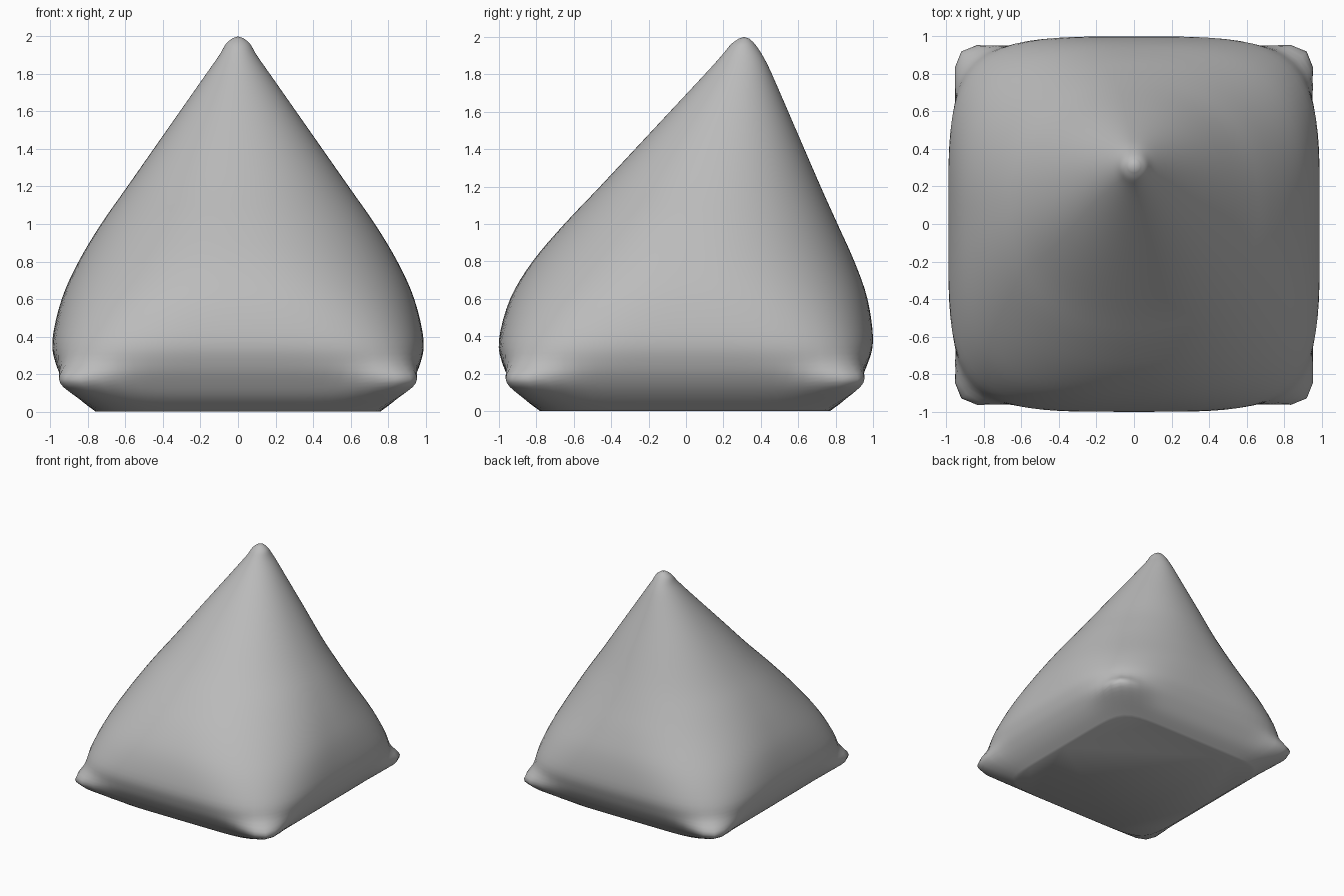
import bpy
import bmesh
from math import sin, cos, pi, exp

cube = bpy.data.objects.get("Cube")
if cube:
    bpy.data.objects.remove(cube)

SIDES = 96
STEPS = 4
TIP_HEIGHT = 0.15

# Profile rows: height, half width, front y, back y, squareness of the section
PROFILE = [
    (0.0, 0.76, -0.78, 0.77, 7),
    (0.07, 0.85, -0.87, 0.86, 8),
    (0.15, 0.92, -0.93, 0.92, 8.5),
    (0.25, 0.97, -0.98, 0.97, 5.5),
    (0.38, 0.99, -1.0, 1.0, 4),
    (0.6, 0.94, -0.94, 0.97, 2.9),
    (0.8, 0.85, -0.82, 0.9, 2.4),
    (1.0, 0.73, -0.65, 0.81, 2.2),
    (1.2, 0.59, -0.46, 0.72, 2.1),
    (1.5, 0.38, -0.18, 0.59, 2.1),
    (1.8, 0.17, 0.1, 0.46, 2),
    (1.9, 0.1, 0.19, 0.41, 2),
    (1.96, 0.065, 0.24, 0.37, 2),
    (1.99, 0.03, 0.28, 0.34, 2),
]


def spline(rows):
    """Smoothly interpolated rows between the given ones."""
    out = []
    for i in range(len(rows) - 1):
        p = [rows[max(0, min(len(rows) - 1, i + k))] for k in (-1, 0, 1, 2)]
        for s in range(STEPS):
            t = s / STEPS
            out.append([
                b + t * ((c - a) + t * ((2 * a - 5 * b + 4 * c - d)
                                        + t * (3 * b - a - 3 * c + d))) / 2
                for a, b, c, d in zip(*p)])
    out.append(rows[-1])
    return out


def section(bm, row):
    """One rounded-square ring, drawn out at the four bottom corners."""
    z, half, front, back, n = row
    depth, middle = (back - front) / 2, (back + front) / 2
    ring = []
    for i in range(SIDES):
        a = 2 * pi * i / SIDES
        r = (abs(cos(a)) ** n + abs(sin(a)) ** n) ** (-1 / n)
        near = abs(sin(2 * a)) ** 24
        r *= 1 + 0.08 * near * exp(-((z - TIP_HEIGHT) / 0.09) ** 2)
        ring.append(bm.verts.new((half * r * cos(a), middle + depth * r * sin(a), z)))
    return ring


# Stuffed pyramid cushion, lofted from flat base to rounded peak
bm = bmesh.new()
rings = [section(bm, row) for row in spline(PROFILE)]
for low, high in zip(rings, rings[1:]):
    for i in range(SIDES):
        j = (i + 1) % SIDES
        bm.faces.new((low[i], low[j], high[j], high[i]))
peak = bm.verts.new((0, 0.31, 2))
for i in range(SIDES):
    bm.faces.new((rings[-1][i], rings[-1][(i + 1) % SIDES], peak))
bm.faces.new(rings[0][::-1])

mesh = bpy.data.meshes.new("cushion")
bm.to_mesh(mesh)
bm.free()
cushion = bpy.data.objects.new("cushion", mesh)
bpy.context.collection.objects.link(cushion)

# Plain grey cloth
cloth = bpy.data.materials.new("grey cloth")
cloth.use_nodes = True
grey = (0.5, 0.5, 0.5, 1)
cloth.diffuse_color = grey
cloth.node_tree.nodes["Principled BSDF"].inputs["Base Color"].default_value = grey
mesh.materials.append(cloth)

bpy.ops.object.select_all(action="DESELECT")
cushion.select_set(True)
bpy.context.view_layer.objects.active = cushion
bpy.ops.object.shade_smooth_by_angle(angle=pi / 3)
